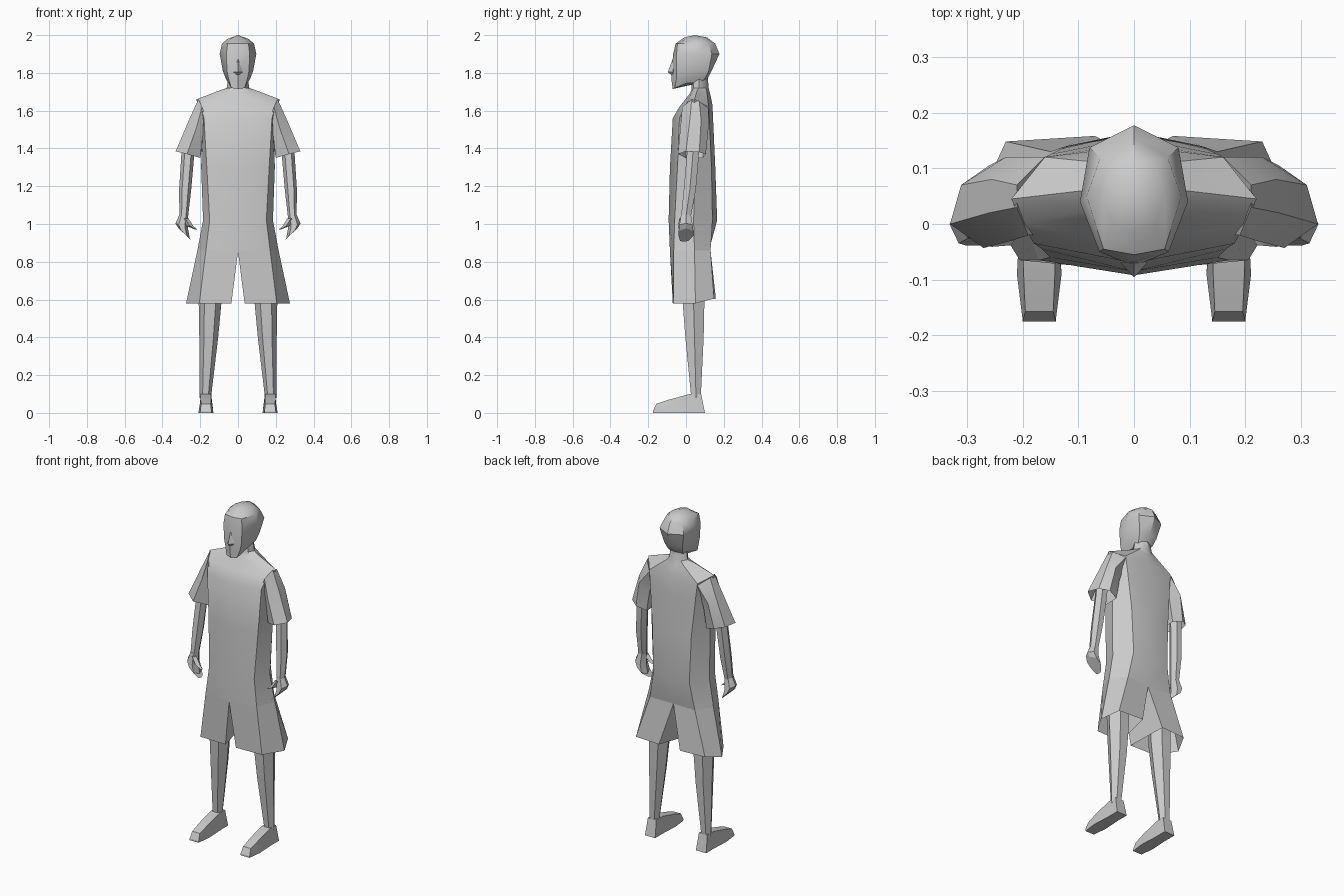
import bpy
import bmesh
from math import cos, sin, pi, radians
from mathutils import Vector

cube = bpy.data.objects.get("Cube")
if cube:
    bpy.data.objects.remove(cube, do_unlink=True)

UNIT = 0.01  # all profile numbers below are hundredths of a unit

grey = bpy.data.materials.new("plain_grey")
grey.use_nodes = True
GREY_LEVEL = 0.6
colour = (GREY_LEVEL, GREY_LEVEL, GREY_LEVEL, 1)
grey.diffuse_color = colour
grey.node_tree.nodes["Principled BSDF"].inputs["Base Color"].default_value = colour


def level(z, *pairs):
    """Cross-section whose points all share one height."""
    return [(x, y, z) for x, y in pairs]


def ellipse(centre, rx, ry, sides=6, tilt=0):
    """Flat ring around a limb; tilt lifts the outer side."""
    cx, cy, cz = centre
    ring = []
    for i in range(sides):
        angle = 2 * pi * i / sides
        dx, dy = rx * cos(angle), ry * sin(angle)
        ring.append((cx + dx, cy + dy, cz + tilt * dx))
    return ring


def loft(bm, rings, closed, caps):
    """Skin a sequence of equal-sized cross-sections."""
    rows = [[bm.verts.new(Vector(p) * UNIT) for p in ring] for ring in rings]
    count = len(rows[0])
    for low, high in zip(rows, rows[1:]):
        for i in range(count if closed else count - 1):
            j = (i + 1) % count
            bm.faces.new((low[i], low[j], high[j], high[i]))
    for use_cap, row in zip(caps, (rows[0], rows[-1])):
        if use_cap:
            bm.faces.new(row)


def finish(name, bm, angle):
    """Clean up the mesh and turn it into a shaded object."""
    bmesh.ops.remove_doubles(bm, verts=bm.verts[:], dist=UNIT / 20)
    bmesh.ops.recalc_face_normals(bm, faces=bm.faces[:])
    mesh = bpy.data.meshes.new(name)
    bm.to_mesh(mesh)
    bm.free()
    mesh.materials.append(grey)
    obj = bpy.data.objects.new(name, mesh)
    bpy.context.collection.objects.link(obj)
    bpy.ops.object.select_all(action="DESELECT")
    obj.select_set(True)
    bpy.context.view_layer.objects.active = obj
    bpy.ops.object.shade_smooth_by_angle(angle=radians(angle))
    obj.select_set(False)
    return obj


def flipped(rings):
    return [[(-x, y, z) for x, y, z in ring] for ring in rings]


def symmetric(name, rings, closed=False, caps=(False, False), angle=35):
    """One object made of a left half and its mirror image."""
    bm = bmesh.new()
    for half in (rings, flipped(rings)):
        loft(bm, half, closed, caps)
    return finish(name, bm, angle)


def pair(name, rings, caps=(True, True), angle=35):
    """Separate left and right objects."""
    for side, shape in (("left_", rings), ("right_", flipped(rings))):
        bm = bmesh.new()
        loft(bm, shape, True, caps)
        finish(side + name, bm, angle)


# Half sections run: front centre, front edge, side, back edge, back centre
hips = [(0, -8.5, 85.5), (17, -6.5, 86), (21.5, 4.5, 86), (15, 13, 86), (0, 12, 85.5)]

# Shirt with neck
symmetric("shirt_and_neck", [
    level(178, (0, 3), (4, 4), (5, 7), (3, 10), (0, 11.5)),
    [(0, 3, 171), (4, 4, 172), (6, 7, 172), (4, 10.5, 172), (0, 12, 172)],
    [(0, 2, 169), (6, 3, 170), (9, 6, 171), (6, 11, 170), (0, 13, 168)],
    [(0, -3.5, 162), (20, 0, 163), (22, 4.5, 166), (16, 12, 162), (0, 14, 163)],
    [(0, -7, 156), (18, -3.5, 156), (19, 4, 152), (15, 12.5, 152), (0, 14.5, 152)],
    level(130, (0, -8.5), (16.5, -4.5), (19.5, 5), (13, 13.5), (0, 15.5)),
    level(102, (0, -9.2), (15, -6), (18.5, 4), (12, 14), (0, 16.5)),
    hips,
])

# Shorts, open at the hem
symmetric("shorts", [
    hips,
    [(3.5, -7, 58), (20.5, -6.5, 58), (27.5, 5, 58), (23, 14.8, 60.5), (7, 15.8, 60.5)],
], closed=True)

# Sleeves: outer front, front, inner front, inner back, back, outer back
pair("sleeve", [
    [(21, 3, 166), (19, -2, 162), (17, -2, 156), (16, 9, 153), (16, 12, 161), (21, 7, 165)],
    [(26, 2, 155), (22, -3, 151), (18.5, 0, 148), (18, 9, 147), (23, 12, 152), (25.5, 8, 155)],
    [(33, 0, 138.5), (27, -4.3, 137), (20, 0, 135), (20, 9, 135), (26, 10.5, 137), (31, 7, 138)],
], caps=(True, False), angle=25)

# Forearms
pair("forearm", [
    ellipse((26, 4, 145), 3.5, 3.5),
    ellipse((26.7, 3.5, 135), 3.4, 3.7),
    ellipse((28, 2, 118), 3.2, 3.7),
    ellipse((28.7, 0, 104), 2.3, 3),
], angle=25)

# Hands curl inward below the wrist
pair("hand", [
    ellipse((28.7, 0, 105), 2.3, 3),
    ellipse((29.8, 0, 99), 3.3, 4, tilt=0.4),
    ellipse((28.5, 0, 95), 3, 4.5, tilt=0.9),
    ellipse((24.8, -1, 91.5), 0.9, 2.5, tilt=1),
], angle=25)
pair("thumb", [
    ellipse((28, -2, 103), 1.8, 1.6, sides=4),
    ellipse((25.5, -2.5, 99), 1.8, 1.6, sides=4),
    ellipse((22, -3, 97), 0.5, 0.8, sides=4),
], angle=25)

# Lower legs
pair("leg", [
    ellipse((14.8, 4, 75), 6.5, 7),
    ellipse((14.8, 4, 58), 6, 6.6),
    ellipse((15.5, 4.5, 40), 5, 5.6),
    ellipse((17.3, 5.3, 8), 3, 2.9),
], angle=25)


def shoe_section(y_low, y_high, half_low, half_high, top):
    middle = 17
    return [(middle - half_low, y_low, 0), (middle - half_high, y_high, top),
            (middle + half_high, y_high, top), (middle + half_low, y_low, 0)]


# Shoes, lofted from toe to heel
pair("shoe", [
    shoe_section(-17.5, -17.5, 3, 3, 1),
    shoe_section(-17, -15.7, 3, 2.5, 4.8),
    shoe_section(-9, -9, 4, 2.8, 7),
    shoe_section(2, 2, 3.4, 2.8, 10),
    shoe_section(10, 8, 3.4, 2.8, 10),
], angle=20)

# Head, from chin to crown
symmetric("head", [
    [(0, -7, 171.5), (3.5, -6, 172), (4.5, 0, 174.5), (4, 8, 175), (0, 11, 175.5)],
    level(177, (0, -7.8), (5, -5), (6.5, 2), (5, 10), (0, 11.5)),
    level(181, (0, -7.6), (5.8, -5), (8, 3), (6, 12), (0, 13.5)),
    level(190, (0, -6.8), (6.2, -5), (9.7, 4), (8, 13.7), (0, 17.7)),
    level(195.5, (0, -5.5), (5.5, -4.5), (8.5, 5), (6, 12), (0, 15.5)),
    [(0, -1, 198.7), (4, 0, 198), (5.5, 5, 198), (4, 10, 198), (0, 11, 198.8)],
    level(200, *[(0, 4.5)] * 5),
], caps=(True, False))

# Nose
symmetric("nose", [
    level(188, *[(0, -6.8)] * 3),
    level(180.5, (0, -9.6), (2.5, -6.8), (0, -5)),
    level(178.5, *[(0, -7.5)] * 3),
], angle=25)
